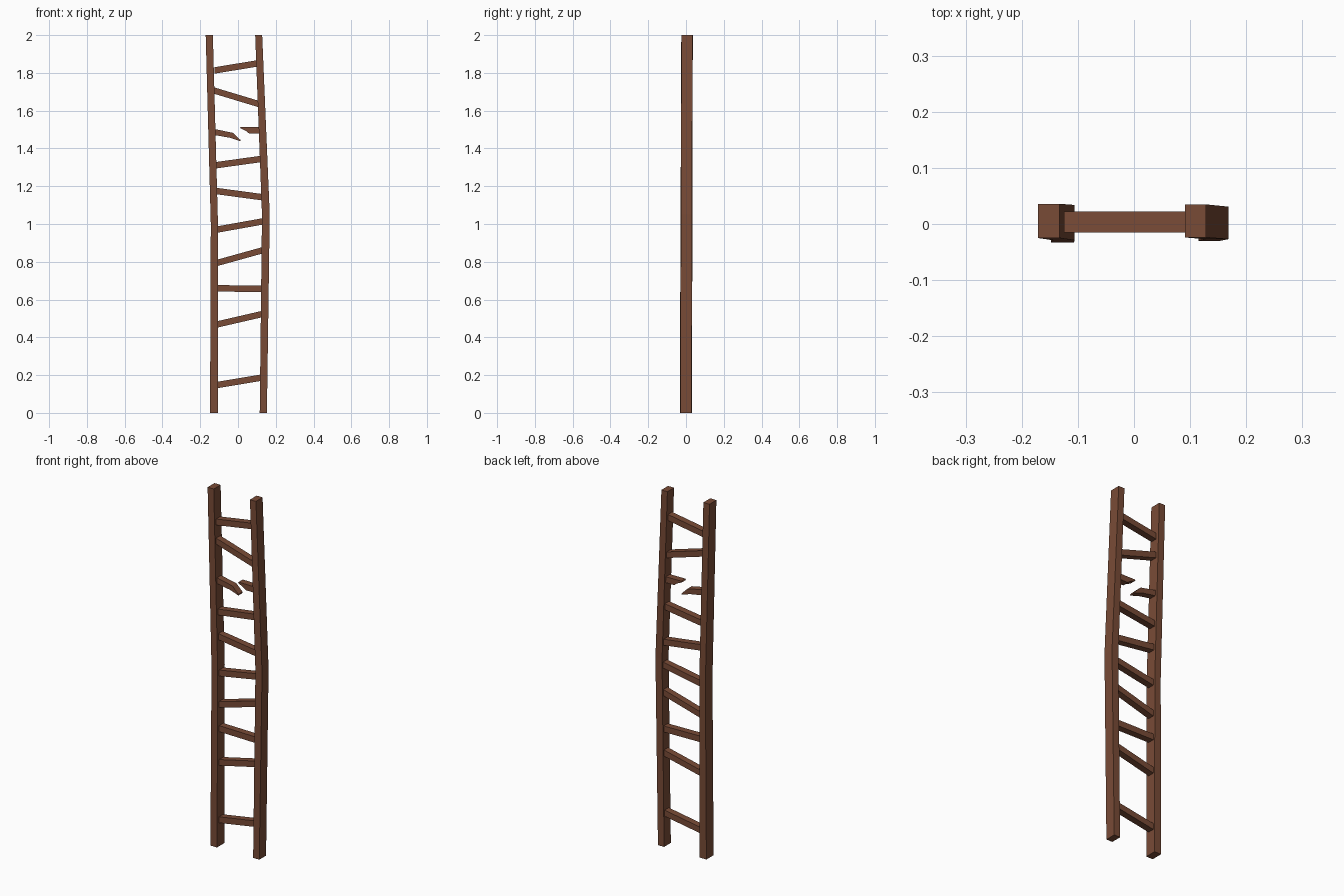
import bpy, bmesh

cube = bpy.data.objects.get("Cube")
if cube:
    bpy.data.objects.remove(cube, do_unlink=True)

# Single brown wood
wood = bpy.data.materials.new("brown_wood")
wood.use_nodes = True
color = (0.19, 0.07, 0.037, 1)
wood.diffuse_color = color
wood.node_tree.nodes["Principled BSDF"].inputs["Base Color"].default_value = color


def loft(name, rings):
    """Skin a list of equal-length point rings and cap both ends."""
    bm = bmesh.new()
    loops = [[bm.verts.new(p) for p in ring] for ring in rings]
    n = len(loops[0])
    for a, b in zip(loops, loops[1:]):
        for i in range(n):
            j = (i + 1) % n
            bm.faces.new((a[i], a[j], b[j], b[i]))
    bm.faces.new(loops[0])
    bm.faces.new(loops[-1])
    bmesh.ops.recalc_face_normals(bm, faces=bm.faces)
    mesh = bpy.data.meshes.new(name)
    bm.to_mesh(mesh)
    bm.free()
    mesh.materials.append(wood)
    bpy.context.collection.objects.link(bpy.data.objects.new(name, mesh))


def rail(name, sections):
    """Square post through sections of z, x range and y range."""
    loft(name, [[(x0, y0, z), (x1, y0, z), (x1, y1, z), (x0, y1, z)]
                for z, x0, x1, y0, y1 in sections])


def plank(name, profile, y0=-0.015, y1=0.022):
    """Front outline pushed through the rung depth."""
    loft(name, [[(x, y, z) for x, z in profile] for y in (y0, y1)])


# Crooked side rails
rail("right_rail", [(0, -0.148, -0.107, -0.033, 0.031),
                    (1.0, -0.144, -0.106, -0.029, 0.034),
                    (2, -0.171, -0.133, -0.025, 0.036)])
rail("left_rail", [(0, 0.115, 0.153, -0.030, 0.030),
                   (1.05, 0.127, 0.168, -0.027, 0.031),
                   (2, 0.091, 0.128, -0.024, 0.035)])

# Whole rungs: height at each end
rungs = [(0.145, 0.187), (0.465, 0.523), (0.660, 0.656), (0.790, 0.860),
         (0.968, 1.013), (1.176, 1.142), (1.310, 1.345), (1.706, 1.630),
         (1.813, 1.854)]
x0, x1, half = -0.125, 0.127, 0.017
for i, (za, zb) in enumerate(rungs, 1):
    plank(f"rung_{i}", [(x0, za - half), (x1, zb - half),
                        (x1, zb + half), (x0, za + half)])

# Snapped rung halves with splintered tips
plank("broken_rung_right", [(-0.13, 1.472), (-0.04, 1.456), (0.013, 1.438),
                            (0.013, 1.445), (-0.025, 1.482), (-0.13, 1.504)])
plank("broken_rung_left", [(0.118, 1.480), (0.058, 1.480), (0.040, 1.494),
                           (0.010, 1.508), (0.014, 1.514), (0.118, 1.513)])
